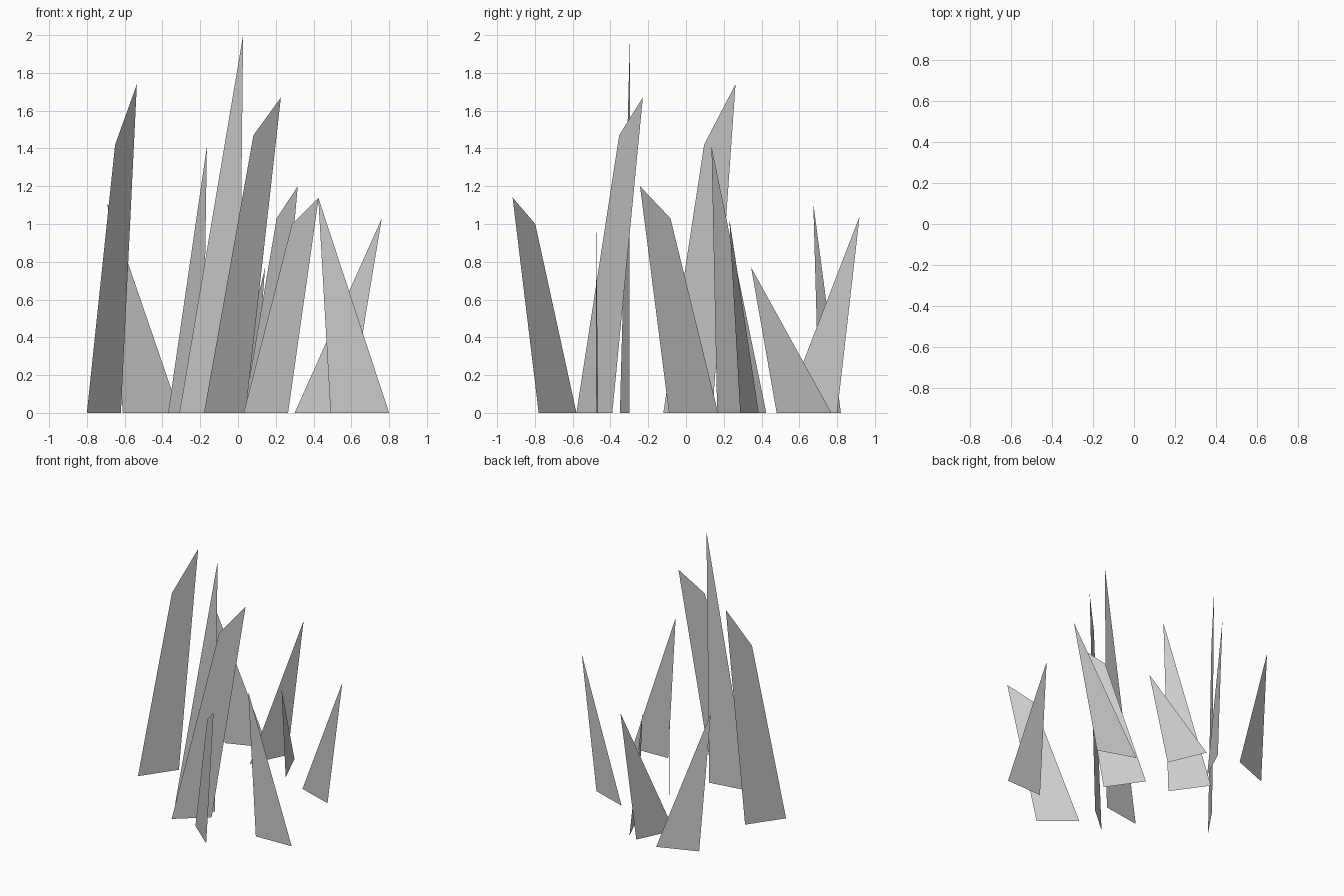
import bpy
from mathutils import Vector

# Each blade is a flat upright sheet: two ground points, then outline points above
# given as (fraction along the base line, height), tip first, optional shoulder second.
BLADES = [
    ((-0.80, -0.12), (-0.62, 0.14), [(1.47, 1.74), (0.83, 1.42)]),
    ((-0.31, -0.35), (0.005, -0.30), [(1.07, 2.00)]),
    ((-0.18, -0.58), (0.04, -0.39), [(1.85, 1.67), (1.19, 1.47)]),
    ((0.03, 0.17), (0.21, -0.09), [(1.59, 1.20), (0.97, 1.03)]),
    ((0.03, -0.58), (0.265, -0.78), [(1.69, 1.14), (1.09, 1.0)]),
    ((0.80, -0.465), (0.49, -0.475), [(1.21, 1.14)]),
    ((0.30, 0.385), (0.59, 0.287), [(1.59, 1.03)]),
    ((-0.257, 0.517), (-0.121, 0.80), [(1.42, 1.04)]),
    ((-0.31, 0.82), (-0.61, 0.705), [(1.27, 1.11)]),
    ((-0.04, 0.77), (0.085, 0.48), [(1.466, 0.77)]),
    ((-0.37, 0.425), (-0.186, 0.165), [(1.115, 1.41)]),
]


def grass_blade(name, start, end, outline):
    a, b = Vector((*start, 0)), Vector((*end, 0))
    verts = [a, b] + [a.lerp(b, 0) + (b - a) * t + Vector((0, 0, z)) for t, z in outline]
    mesh = bpy.data.meshes.new(name)
    mesh.from_pydata(verts, [], [range(len(verts))])
    obj = bpy.data.objects.new(name, mesh)
    bpy.context.collection.objects.link(obj)


# Clump of grass blades
for i, blade in enumerate(BLADES, 1):
    grass_blade(f"grass_blade_{i}", *blade)
